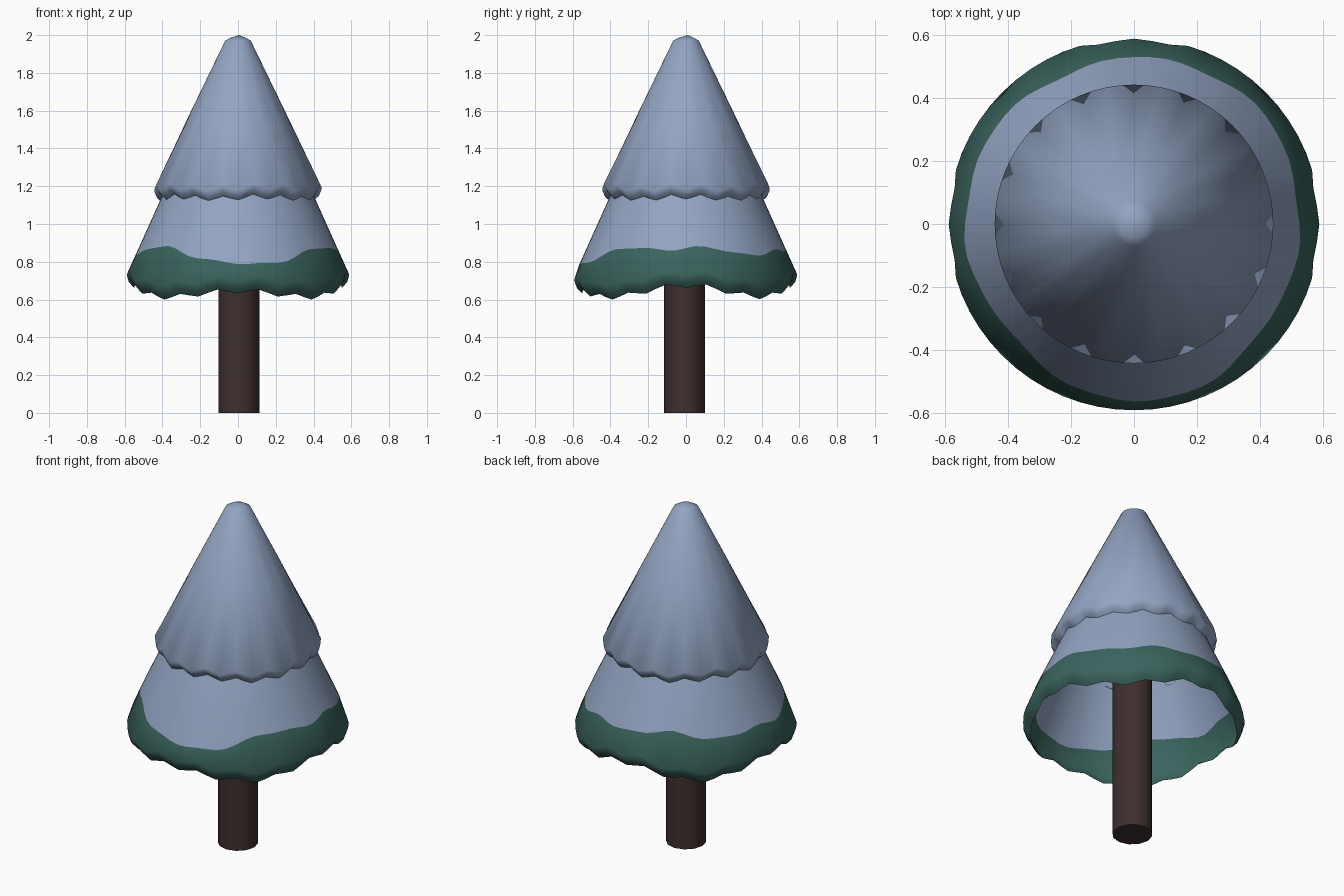
import bpy, bmesh, math

if "Cube" in bpy.data.objects:
    bpy.data.objects.remove(bpy.data.objects["Cube"])

def material(name, rgb):
    m = bpy.data.materials.new(name)
    m.diffuse_color = (*rgb, 1)
    m.use_nodes = True
    m.node_tree.nodes["Principled BSDF"].inputs["Base Color"].default_value = m.diffuse_color
    return m

SNOW = material("snow_blue", (0.29, 0.37, 0.54))
GREEN = material("needle_green", (0.043, 0.128, 0.112))
BARK = material("dark_bark", (0.05, 0.028, 0.028))
N = 64

def skirt(name, rings, tip, mats, green_rows=0):
    """Loft rings of (radius, z) functions of angle; optional closing tip."""
    bm = bmesh.new()
    rows = []
    for ring in rings:
        row = []
        for i in range(N):
            a = 2 * math.pi * i / N
            r, z = ring(a)
            row.append(bm.verts.new((r * math.cos(a), r * math.sin(a), z)))
        rows.append(row)
    for k in range(len(rows) - 1):
        for i in range(N):
            j = (i + 1) % N
            f = bm.faces.new((rows[k][i], rows[k][j], rows[k + 1][j], rows[k + 1][i]))
            f.material_index = 1 if k < green_rows else 0
            f.smooth = True
    if tip:
        t = bm.verts.new(tip)
        for i in range(N):
            bm.faces.new((rows[-1][i], rows[-1][(i + 1) % N], t)).smooth = True
    me = bpy.data.meshes.new(name)
    bm.to_mesh(me)
    bm.free()
    for m in mats:
        me.materials.append(m)
    ob = bpy.data.objects.new(name, me)
    bpy.context.collection.objects.link(ob)
    return ob

def front(a):
    # 1 at the front (-y), fading round the sides
    return max(0, -math.sin(a)) ** 8

# Lower tier: wavy green hem, snow above an irregular line
def low_rim(a):
    return 0.645 + 0.03 * math.cos(4 * a) - 0.03 * front(a) - 0.013 * math.cos(16 * a)

def low_radius(z):
    return min(0.592, 0.41 + (1.13 - z) * 0.45)

def snow_line(a):
    z = (0.86 - 0.07 * front(a) + 0.015 * math.cos(3 * a + 0.6)
         + 0.012 * math.sin(7 * a) + 0.006 * math.sin(13 * a))
    return low_radius(z), z

skirt("lower_branches", [
    lambda a: (0.55, low_rim(a)),
    lambda a: (0.578, low_rim(a) + 0.03),
    lambda a: (low_radius(low_rim(a) + 0.07), low_rim(a) + 0.07),
    snow_line,
    lambda a: (0.41, 1.13),
    lambda a: (0.355, 1.25),
], None, [SNOW, GREEN], 3)

# Upper tier: snow covered cone with scalloped hem
def up_rim(a):
    return 1.138 - 0.015 * math.cos(16 * a) + 0.006 * math.cos(5 * a)

skirt("upper_branches", [
    lambda a: (0.405, up_rim(a)),
    lambda a: (0.428, up_rim(a) + 0.02),
    lambda a: (0.443, up_rim(a) + 0.055),
    lambda a: (0.25, 1.595),
    lambda a: (0.068, 1.97),
    lambda a: (0.045, 1.984),
], (0.005, 0.01, 2.0), [SNOW])

# Trunk
bpy.ops.mesh.primitive_cylinder_add(vertices=12, radius=0.108, depth=0.95,
                                    location=(0.005, -0.008, 0.475))
trunk = bpy.context.object
trunk.name = "trunk"
trunk.data.materials.append(BARK)
bpy.ops.object.shade_smooth_by_angle(angle=math.radians(40))
